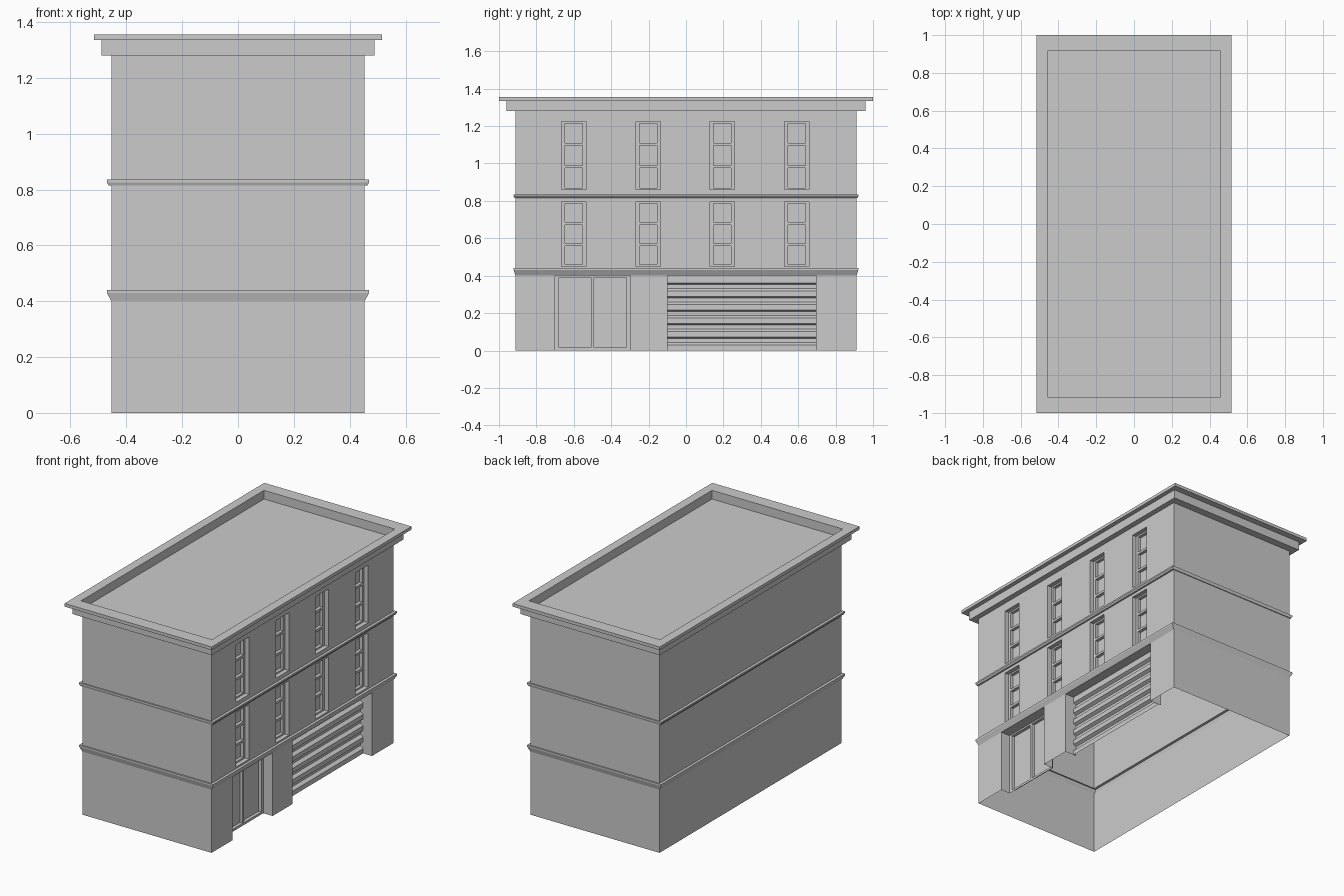
import bpy

if "Cube" in bpy.data.objects:
    bpy.data.objects.remove(bpy.data.objects["Cube"])

WX, WY = 0.453, 0.912          # wall half sizes


def make(name, faces):
    """Mesh object from a list of faces, each a list of points; shared points are merged."""
    index, polys = {}, []
    for f in faces:
        polys.append([index.setdefault(tuple(round(c, 5) for c in p), len(index)) for p in f])
    me = bpy.data.meshes.new(name)
    me.from_pydata(list(index), [], polys)
    ob = bpy.data.objects.new(name, me)
    bpy.context.collection.objects.link(ob)
    return ob


def corners(x, rect):
    y0, y1, z0, z1 = rect
    return [(x, y0, z0), (x, y1, z0), (x, y1, z1), (x, y0, z1)]


def panel(x, rect, holes):
    """Flat panel facing +x with rectangular holes."""
    ys = sorted({v for r in [rect] + holes for v in r[:2]})
    zs = sorted({v for r in [rect] + holes for v in r[2:]})
    out = []
    for y0, y1 in zip(ys, ys[1:]):
        for z0, z1 in zip(zs, zs[1:]):
            cy, cz = (y0 + y1) / 2, (z0 + z1) / 2
            if not any(h[0] < cy < h[1] and h[2] < cz < h[3] for h in holes):
                out.append(corners(x, (y0, y1, z0, z1)))
    return out


def reveal(x, rect, depth):
    """Side faces of a recess; an opening at ground level has no sill."""
    a, b = corners(x, rect), corners(x - depth, rect)
    return [[a[i], a[(i + 1) % 4], b[(i + 1) % 4], b[i]]
            for i in range(4) if i or rect[2] > 0]


def recessed_unit(name, rect, depth, panes, pane_depth):
    """Frame set back into the wall, with panes set back into the frame."""
    x = WX - depth
    faces = reveal(WX, rect, depth) + panel(x, rect, panes)
    for p in panes:
        faces += reveal(x, p, pane_depth) + [corners(x - pane_depth, p)]
    make(name, faces)


# Shell: stacked rectangular rings for walls, string courses, cornice and roof
rings = [(WX, WY, 0), (WX, WY, 0.40), (0.47, 0.921, 0.43), (0.47, 0.921, 0.44),
         (WX, WY, 0.44), (WX, WY, 0.815), (0.463, 0.917, 0.815), (0.47, 0.921, 0.825),
         (0.47, 0.921, 0.835), (WX, WY, 0.835), (WX, WY, 1.28), (0.488, 0.96, 1.28),
         (0.488, 0.96, 1.335), (0.516, 1.0, 1.335), (0.516, 1.0, 1.355),
         (0.459, 0.916, 1.355), (0.459, 0.916, 1.30)]
loops = [[(x, -y, z), (x, y, z), (-x, y, z), (-x, -y, z)] for x, y, z in rings]
street_segments = (0, 4, 9)    # the +x wall of each storey is built separately
shell = []
for k, (a, b) in enumerate(zip(loops, loops[1:])):
    for i in range(4):
        if i or k not in street_segments:
            j = (i + 1) % 4
            shell.append([a[i], a[j], b[j], b[i]])
shell.append(loops[-1])
make("building_shell", shell)

# Ground floor: double door and shutter openings
door = (-0.70, -0.30, 0, 0.40)
gate = (-0.10, 0.695, 0, 0.40)
make("ground_floor_street_wall", panel(WX, (-WY, WY, 0, 0.40), [door, gate]))
recessed_unit("double_door", door, 0.065,
              [(-0.68, -0.508, 0.015, 0.39), (-0.492, -0.32, 0.015, 0.39)], 0.02)

# Roller shutter: ribbed profile swept along the opening
rib_out, rib_in = WX - 0.062, WX - 0.082
profile = [(rib_out, 0)]
for n in range(5):
    z = 0.03 + n * 0.0722
    profile += [(rib_out, z), (rib_in, z + 0.014), (rib_in, z + 0.033), (rib_out, z + 0.043)]
profile.append((rib_out, 0.40))
make("roller_shutter", [[(xa, gate[0], za), (xa, gate[1], za), (xb, gate[1], zb), (xb, gate[0], zb)]
                        for (xa, za), (xb, zb) in zip(profile, profile[1:])])
make("shutter_reveal", reveal(WX, gate, WX - rib_in))

# Upper floors: four three-pane windows each
window_ys = [-0.60, -0.202, 0.194, 0.592]
floors = [("first_floor", 0.44, 0.815, 0.45, 0.795), ("second_floor", 0.835, 1.28, 0.86, 1.225)]
for label, z0, z1, w0, w1 in floors:
    openings = [(y - 0.065, y + 0.065, w0, w1) for y in window_ys]
    make(label + "_street_wall", panel(WX, (-WY, WY, z0, z1), openings))
    pitch = (w1 - w0 - 0.005) / 3
    for n, (y, rect) in enumerate(zip(window_ys, openings)):
        panes = [(y - 0.047, y + 0.047, w0 + 0.01 + k * pitch, w0 - 0.005 + (k + 1) * pitch)
                 for k in range(3)]
        recessed_unit(f"{label}_window_{n + 1}", rect, 0.028, panes, 0.02)
